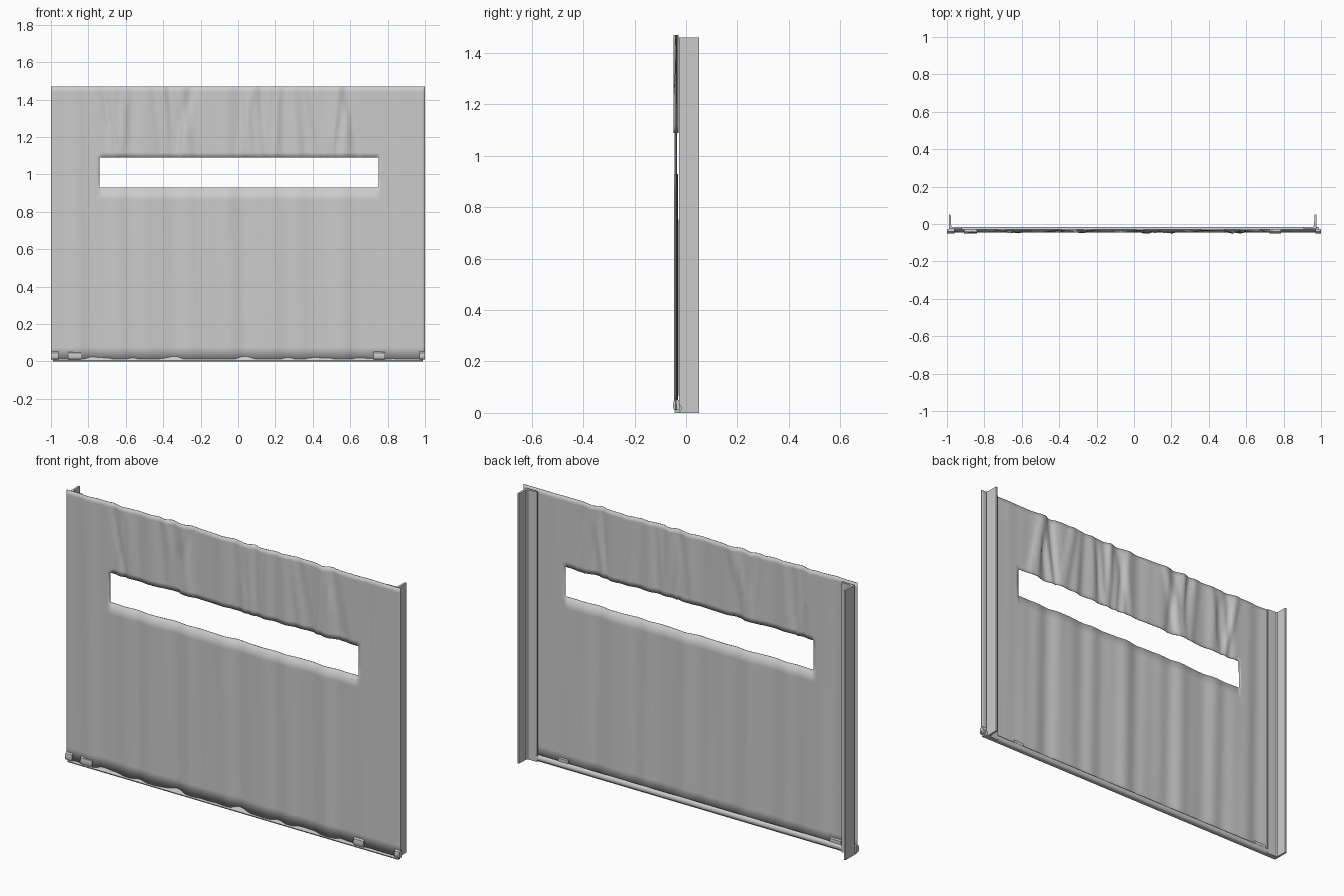
import bpy, bmesh, math, random

if "Cube" in bpy.data.objects:
    bpy.data.objects.remove(bpy.data.objects["Cube"])

random.seed(4)


def make_object(name, bm, angle=35):
    bmesh.ops.recalc_face_normals(bm, faces=bm.faces)
    mesh = bpy.data.meshes.new(name)
    bm.to_mesh(mesh)
    bm.free()
    ob = bpy.data.objects.new(name, mesh)
    bpy.context.collection.objects.link(ob)
    bpy.ops.object.select_all(action='DESELECT')
    bpy.context.view_layer.objects.active = ob
    ob.select_set(True)
    bpy.ops.object.shade_smooth_by_angle(angle=math.radians(angle))
    return ob


def extrude(name, profile, axis, a, b):
    """Extrude a closed 2D profile along x (profile = y,z) or z (profile = x,y)."""
    bm = bmesh.new()
    rings = []
    for t in (a, b):
        rings.append([bm.verts.new((t, p, q) if axis == 'x' else (p, q, t)) for p, q in profile])
    n = len(profile)
    for i in range(n):
        j = (i + 1) % n
        bm.faces.new((rings[0][i], rings[0][j], rings[1][j], rings[1][i]))
    bm.faces.new(rings[0])
    bm.faces.new(rings[1])
    return make_object(name, bm)


def spans(knots, counts):
    out = [knots[0]]
    for a, b, n in zip(knots, knots[1:], counts):
        out += [a + (b - a) * (i + 1) / n for i in range(n)]
    return out


def bump(x, lo, hi, soft):
    return max(0, min(1, (x - lo) / soft, (hi - x) / soft))


# Draped cloth: folds run downwards, the strip over the window is crumpled
WIN_L, WIN_R, WIN_B, WIN_T = -0.74, 0.75, 0.93, 1.09
xs = spans([-1, WIN_L, WIN_R, 1], [16, 110, 16])
zs = spans([0.012, WIN_B, WIN_T, 1.47], [14, 3, 14])
creases = [(random.uniform(-0.7, 0.7), random.uniform(-0.25, 0.25),
            random.uniform(0.02, 0.05), random.choice((-1, 1)) * random.uniform(0.006, 0.011))
           for _ in range(26)]


def cloth_y(x, z):
    folds = (0.0032 * math.sin(31 * x + 0.5 * z)
             + 0.0026 * math.sin(17 * x + 1.3 - 0.7 * z)
             + 0.0016 * math.sin(53 * x + 0.8 * z))
    y = -0.0385 + folds * bump(x, -0.98, 0.85, 0.15)
    up = bump(z, 0.99, 1.8, 0.12) * bump(x, -0.76, 0.76, 0.06)
    if up > 0:
        for cx, lean, w, amp in creases:
            d = abs(x - cx - lean * (z - 1.28)) / w
            y += up * amp * max(0, 1 - d)
    return max(-0.048, min(-0.030, y))


bm = bmesh.new()
grid = [[bm.verts.new((x, cloth_y(x, z), z)) for x in xs] for z in zs]
for r in range(len(zs) - 1):
    for c in range(len(xs) - 1):
        mx, mz = (xs[c] + xs[c + 1]) / 2, (zs[r] + zs[r + 1]) / 2
        if WIN_L < mx < WIN_R and WIN_B < mz < WIN_T:
            continue
        bm.faces.new((grid[r][c], grid[r][c + 1], grid[r + 1][c + 1], grid[r + 1][c]))
loose = [v for v in bm.verts if not v.link_faces]
bmesh.ops.delete(bm, geom=loose, context='VERTS')
cloth = make_object("cloth_curtain", bm, 60)
solid = cloth.modifiers.new("thickness", 'SOLIDIFY')
solid.thickness = 0.003
solid.offset = 0

# Angle-section side posts
for side, edge, s in (("left", -0.99, 1), ("right", 0.975, -1)):
    pts = [(0, -0.027), (0.07, -0.027), (0.07, -0.017), (0.018, -0.015),
           (0.012, -0.008), (0.010, 0.050), (0, 0.050)]
    extrude("side_post_" + side, [(edge + s * p, q) for p, q in pts], 'z', 0, 1.46)

# Rounded bottom rail behind the cloth hem
rail = [(-0.044, 0.0), (-0.046, 0.006), (-0.040, 0.014), (-0.032, 0.030)]
rail += [(-0.030 + 0.013 * math.sin(a * math.pi / 8), 0.018 + 0.016 * math.cos(a * math.pi / 8))
         for a in range(9)]
rail += [(-0.026, 0.0)]
extrude("bottom_rail", rail, 'x', -0.99, 0.99)

# Small clips wrapping over the hem
clip = [(-0.026, 0.050), (-0.040, 0.052), (-0.048, 0.046), (-0.050, 0.034),
        (-0.050, 0.018), (-0.046, 0.012), (-0.026, 0.010)]
for i, (a, b) in enumerate([(-1, -0.96), (-0.91, -0.84), (0.725, 0.785), (0.97, 1)]):
    extrude("hem_clip_%d" % (i + 1), clip, 'x', a, b)
